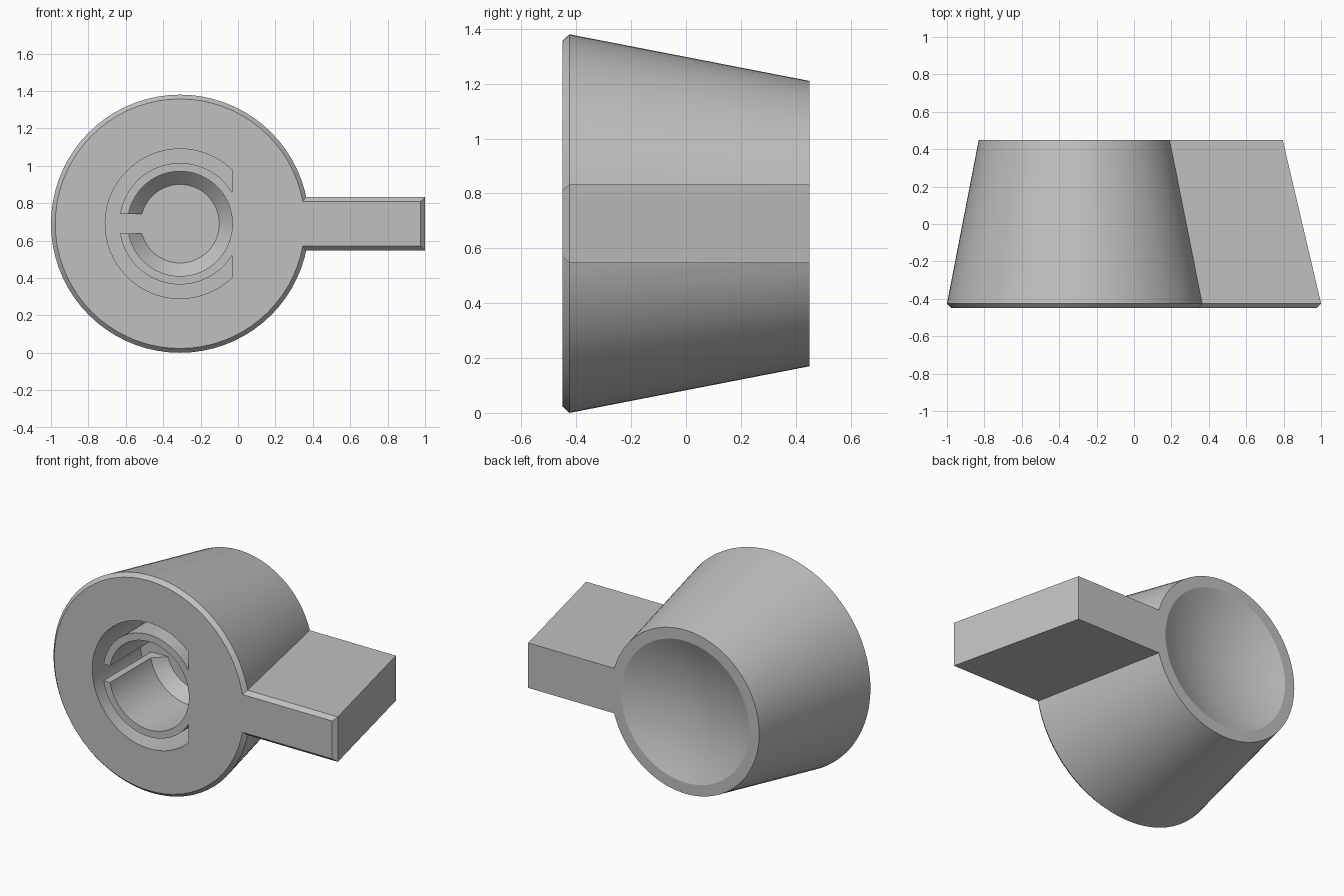
import bpy, bmesh, math

if "Cube" in bpy.data.objects:
    bpy.data.objects.remove(bpy.data.objects["Cube"], do_unlink=True)

CX, CZ = -0.31, 0.69      # knob axis, running along y
FRONT, BACK, FLOOR = -0.45, 0.45, 0.03
SEG = 72

grey = bpy.data.materials.new("light_grey")
grey.use_nodes = True
grey.diffuse_color = (0.53, 0.53, 0.53, 1)
grey.node_tree.nodes["Principled BSDF"].inputs["Base Color"].default_value = (0.53, 0.53, 0.53, 1)


def finish(name, bm):
    bmesh.ops.recalc_face_normals(bm, faces=bm.faces[:])
    mesh = bpy.data.meshes.new(name)
    bm.to_mesh(mesh)
    bm.free()
    mesh.materials.append(grey)
    ob = bpy.data.objects.new(name, mesh)
    bpy.context.collection.objects.link(ob)
    return ob


def loft(name, rings):
    """Skin equal-length rings of points and cap both ends."""
    bm = bmesh.new()
    rows = [[bm.verts.new(p) for p in ring] for ring in rings]
    n = len(rows[0])
    for a, b in zip(rows, rows[1:]):
        for i in range(n):
            j = (i + 1) % n
            bm.faces.new((a[i], a[j], b[j], b[i]))
    bm.faces.new(rows[0])
    bm.faces.new(rows[-1])
    return finish(name, bm)


def circle(r, y):
    return [(CX + r * math.cos(t), y, CZ + r * math.sin(t))
            for t in (2 * math.pi * i / SEG for i in range(SEG))]


def combine(target, tool, operation):
    """Apply a boolean and discard the tool."""
    mod = target.modifiers.new("combine", "BOOLEAN")
    mod.object, mod.operation, mod.solver = tool, operation, "EXACT"
    tool.hide_render = True
    bpy.context.view_layer.update()
    graph = bpy.context.evaluated_depsgraph_get()
    mesh = bpy.data.meshes.new_from_object(target.evaluated_get(graph))
    target.modifiers.clear()
    target.data = mesh
    bpy.data.objects.remove(tool, do_unlink=True)


# Tapered round body with chamfered front and a shallow dished back
dish_r, dish_depth = 0.45, 0.1
profile = [(0.667, FRONT), (0.69, -0.425), (0.52, BACK)]
for k in range(10):
    f = 1 - k / 10
    profile.append((dish_r * f, BACK - dish_depth * (1 - f ** 2)))
profile.append((0.004, BACK - dish_depth))
knob = loft("knob_body", [circle(r, y) for r, y in profile])

# Pointer handle, slanted at its tip and chamfered at the front
handle = loft("pointer_handle", [
    [(0.165, y, CZ - h), (x, y, CZ - h), (x, y, CZ + h), (0.165, y, CZ + h)]
    for y, x, h in [(FRONT, 0.977, 0.12), (-0.425, 1.0, 0.143), (BACK, 0.795, 0.143)]])
combine(knob, handle, "UNION")

# C-shaped groove with a slot leading into the bore
flat, outer_r, inner_r, slot = 0.278, 0.4, 0.325, 0.053


def arc(r, start, end, steps):
    return [(r * math.cos(t), r * math.sin(t))
            for t in (start + (end - start) * i / steps for i in range(steps + 1))]


a_out, a_in = math.acos(flat / outer_r), math.acos(flat / inner_r)
b = math.asin(slot / inner_r)
outline = arc(outer_r, a_out, 2 * math.pi - a_out, 48)
outline += arc(inner_r, 2 * math.pi - a_in, math.pi + b, 24)
outline += [(-0.15, -slot), (-0.15, slot)]
outline += arc(inner_r, math.pi - b, a_in, 24)
groove = loft("groove_cutter", [[(CX + x, y, CZ + z) for x, z in outline]
                                for y in (-0.6, FLOOR)])
combine(knob, groove, "DIFFERENCE")

# Shaft bore with a tapered end
bore = loft("bore_cutter", [circle(r, y) for r, y in
                            [(0.28, -0.6), (0.28, FLOOR - 0.07), (0.21, FLOOR)]])
combine(knob, bore, "DIFFERENCE")

# Smooth round surfaces, crisp edges
bpy.ops.object.select_all(action="DESELECT")
knob.select_set(True)
bpy.context.view_layer.objects.active = knob
bpy.ops.object.shade_smooth_by_angle(angle=math.radians(20))
